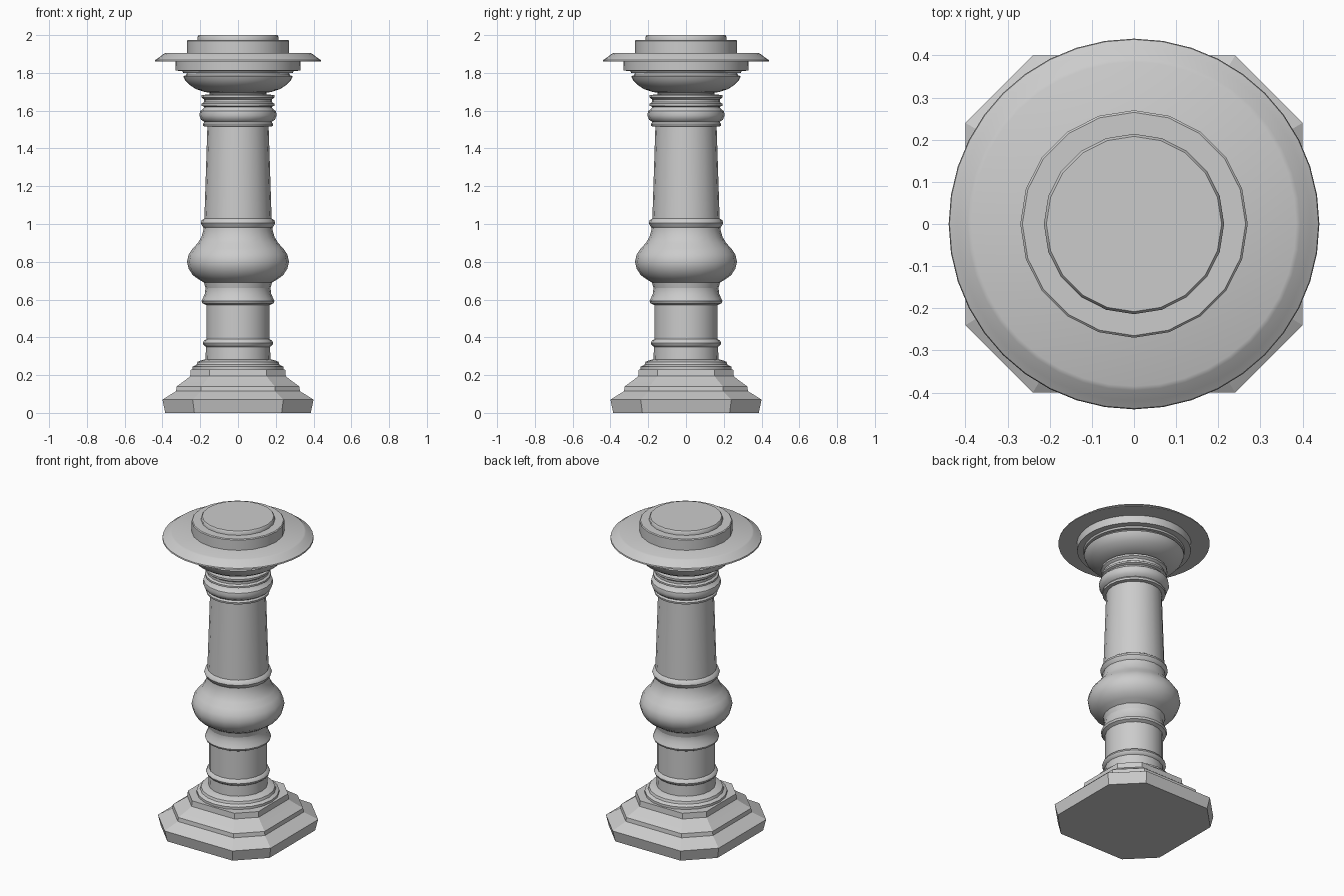
import bpy, bmesh, math


def loft(name, rings, angle):
    """Skin a stack of equal-length point rings and cap both ends."""
    bm = bmesh.new()
    loops = [[bm.verts.new(p) for p in ring] for ring in rings]
    n = len(loops[0])
    for a, b in zip(loops, loops[1:]):
        for i in range(n):
            j = (i + 1) % n
            bm.faces.new((a[i], a[j], b[j], b[i]))
    bm.faces.new(loops[0][::-1])
    bm.faces.new(loops[-1])
    bmesh.ops.recalc_face_normals(bm, faces=bm.faces)
    me = bpy.data.meshes.new(name)
    bm.to_mesh(me)
    bm.free()
    ob = bpy.data.objects.new(name, me)
    bpy.context.collection.objects.link(ob)
    bpy.ops.object.select_all(action='DESELECT')
    ob.select_set(True)
    bpy.context.view_layer.objects.active = ob
    bpy.ops.object.shade_smooth_by_angle(angle=math.radians(angle))
    return ob


def lathe(name, profile, sides=20, angle=40):
    """Turn (radius, height) points around the z axis."""
    step = math.tau / sides
    return loft(name, [[(r * math.cos(i * step), r * math.sin(i * step), z)
                        for i in range(sides)] for r, z in profile], angle)


def octagon(h, z, k=0.6):
    """Square of half-width h with cut corners."""
    c = h * k
    return [(h, -c, z), (h, c, z), (c, h, z), (-c, h, z),
            (-h, c, z), (-h, -c, z), (-c, -h, z), (c, -h, z)]


# Stepped octagonal foot
loft("plinth", [octagon(h, z) for h, z in [
    (0.385, 0), (0.40, 0.07), (0.385, 0.08), (0.328, 0.115), (0.325, 0.14),
    (0.27, 0.18), (0.253, 0.195), (0.25, 0.23)]], 20)

# Round collar on the foot
lathe("foot_collar", [(0.24, 0.22), (0.24, 0.245), (0.22, 0.255),
                      (0.215, 0.27), (0.19, 0.28), (0.165, 0.285)])

# Lower shaft with two thin rings
lathe("lower_shaft", [
    (0.172, 0.27), (0.17, 0.35), (0.183, 0.36), (0.186, 0.37), (0.18, 0.383),
    (0.168, 0.39), (0.168, 0.57), (0.188, 0.58), (0.193, 0.592),
    (0.187, 0.605), (0.176, 0.63), (0.172, 0.66), (0.174, 0.68)])

# Round bulge in the middle
lathe("bulge", [
    (0.172, 0.66), (0.18, 0.69), (0.21, 0.708), (0.24, 0.73), (0.262, 0.765),
    (0.27, 0.80), (0.262, 0.837), (0.24, 0.87), (0.212, 0.90), (0.194, 0.93),
    (0.184, 0.965), (0.182, 0.985)])

# Tapered upper shaft with its bottom ring
lathe("upper_shaft", [
    (0.182, 0.98), (0.19, 0.99), (0.197, 1.005), (0.192, 1.02),
    (0.178, 1.03), (0.162, 1.52)])

# Stacked neck mouldings
lathe("neck_rings", [
    (0.162, 1.515), (0.184, 1.518), (0.186, 1.53), (0.178, 1.54),
    (0.195, 1.552), (0.205, 1.575), (0.201, 1.597), (0.182, 1.612),
    (0.178, 1.62), (0.192, 1.626), (0.192, 1.637), (0.18, 1.645),
    (0.18, 1.66), (0.194, 1.67), (0.194, 1.682), (0.15, 1.687),
    (0.15, 1.70)])

# Flared bowl under the capital
lathe("capital_bowl", [
    (0.14, 1.693), (0.18, 1.70), (0.22, 1.713), (0.255, 1.735),
    (0.28, 1.76), (0.29, 1.782), (0.275, 1.788), (0.265, 1.81)], 40)

# Slab, wide disc and top steps
lathe("capital_slab", [(0.29, 1.80), (0.295, 1.81), (0.33, 1.812),
                       (0.332, 1.863)], 40)
lathe("capital_disc", [(0.44, 1.86), (0.438, 1.868), (0.42, 1.88),
                       (0.395, 1.90), (0.385, 1.905)], 40)
lathe("top_step", [(0.27, 1.90), (0.27, 1.97), (0.265, 1.975)])
lathe("top_cap", [(0.214, 1.97), (0.214, 1.992), (0.208, 2.0)])
